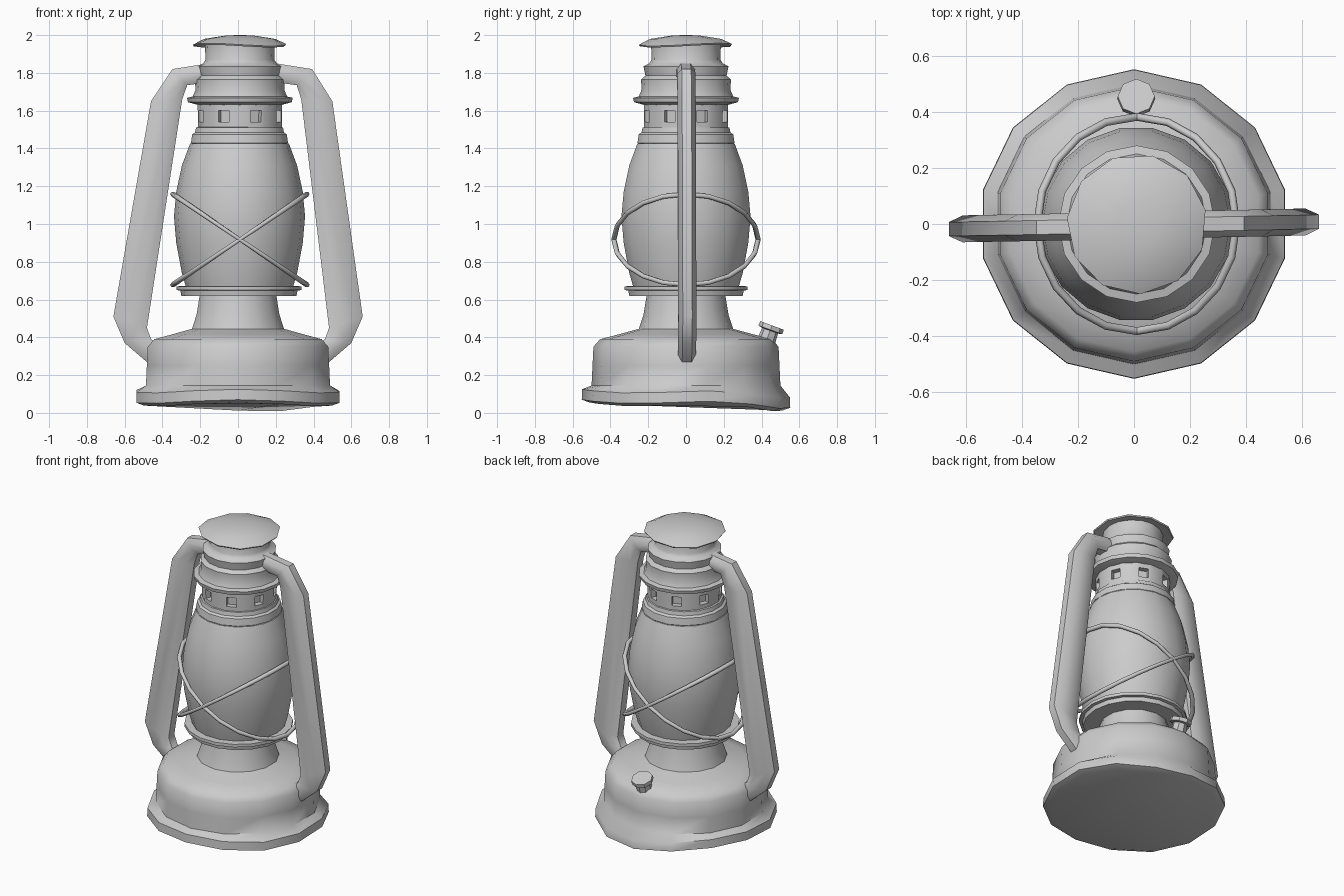
import bpy, bmesh, math
from math import sin, cos, tau, radians
from mathutils import Vector, Matrix

if "Cube" in bpy.data.objects:
    bpy.data.objects.remove(bpy.data.objects["Cube"], do_unlink=True)

metal = bpy.data.materials.new("plain grey")
metal.use_nodes = True
GREY = (0.6, 0.6, 0.6, 1)
metal.diffuse_color = GREY
metal.node_tree.nodes["Principled BSDF"].inputs["Base Color"].default_value = GREY


def finish(name, bm, angle=40):
    bmesh.ops.recalc_face_normals(bm, faces=bm.faces[:])
    mesh = bpy.data.meshes.new(name)
    bm.to_mesh(mesh)
    bm.free()
    mesh.materials.append(metal)
    ob = bpy.data.objects.new(name, mesh)
    bpy.context.collection.objects.link(ob)
    bpy.ops.object.select_all(action="DESELECT")
    ob.select_set(True)
    bpy.context.view_layer.objects.active = ob
    bpy.ops.object.shade_smooth_by_angle(angle=radians(angle))
    return ob


def loft(rings, closed=False):
    """Skin a list of point rings; open lofts get end caps."""
    bm = bmesh.new()
    loops = [[bm.verts.new(p) for p in ring] for ring in rings]
    n = len(loops[0])
    pairs = list(zip(loops, loops[1:]))
    if closed:
        pairs.append((loops[-1], loops[0]))
    for a, b in pairs:
        for i in range(n):
            j = (i + 1) % n
            bm.faces.new((a[i], a[j], b[j], b[i]))
    if not closed:
        bm.faces.new(loops[0])
        bm.faces.new(loops[-1])
    return bm


def lathe(profile, sides, cx=0.0, turn=0.0, wobble=None):
    """Turn (radius, height) points around a vertical axis."""
    rings = []
    for k, (r, z) in enumerate(profile):
        ring = []
        for i in range(sides):
            a = tau * i / sides + turn
            dz = wobble(a, k) if wobble else 0
            ring.append((cx + r * cos(a), r * sin(a), z + dz))
        rings.append(ring)
    return loft(rings)


# Fuel tank with a slightly dented foot
def dent(a, k):
    dip = -0.034 * max(0, cos(a - radians(65))) ** 4
    return (dip + 0.010 * sin(3 * a)) if k < 3 else 0


finish("fuel_tank", lathe(
    [(0.51, 0.045), (0.552, 0.06), (0.55, 0.115), (0.50, 0.145), (0.495, 0.25),
     (0.49, 0.35), (0.455, 0.39), (0.36, 0.415), (0.25, 0.445),
     (0.225, 0.52), (0.205, 0.64)], 14, turn=tau / 28, wobble=dent), 50)

# Filler neck and cap, leaning backwards
filler = lathe([(0.05, -0.08), (0.045, 0.0), (0.068, 0.005), (0.066, 0.03)], 8)
bmesh.ops.transform(filler, verts=filler.verts[:], matrix=(
    Matrix.Translation((0.008, 0.445, 0.435)) @ Matrix.Rotation(radians(-20), 4, "X")))
finish("filler_cap", filler)

# Glass globe and the plate beneath it
finish("globe_plate", lathe(
    [(0.20, 0.62), (0.305, 0.62), (0.31, 0.648), (0.33, 0.65),
     (0.33, 0.67), (0.29, 0.672)], 18, cx=0.005))
finish("glass_globe", lathe(
    [(0.28, 0.655), (0.305, 0.74), (0.335, 0.90), (0.347, 1.04), (0.335, 1.17),
     (0.305, 1.31), (0.262, 1.425)], 18, cx=0.008), 60)

# Collar above the globe
finish("globe_collar", lathe(
    [(0.25, 1.42), (0.262, 1.43), (0.255, 1.475), (0.24, 1.485), (0.235, 1.51),
     (0.215, 1.515)], 16, cx=0.008, turn=tau / 32))

# Vent band with a square recess in every other face
vents = lathe([(0.226, 1.505), (0.228, 1.635)], 16, cx=0.01, turn=tau / 32)
vents.faces.ensure_lookup_table()
for face in [f for f in vents.faces if len(f.verts) == 4][::2]:
    out = face.normal.copy()
    face.normal_update()
    mid = face.calc_center_median()
    out = Vector((mid.x - 0.01, mid.y, 0)).normalized()
    bmesh.ops.inset_individual(vents, faces=[face], thickness=0.02)
    for v in face.verts:
        v.co.z = mid.z + (v.co.z - mid.z) * 0.6
    hole = bmesh.ops.extrude_discrete_faces(vents, faces=[face])["faces"][0]
    for v in hole.verts:
        v.co -= out * 0.035
finish("vent_band", vents, 30)

# Stepped hood and chimney
finish("hood", lathe(
    [(0.22, 1.63), (0.275, 1.645), (0.28, 1.668), (0.25, 1.675), (0.235, 1.71),
     (0.238, 1.765), (0.215, 1.785), (0.225, 1.835), (0.195, 1.85),
     (0.182, 1.87), (0.185, 1.955)], 16, cx=0.01))
finish("chimney_cap", lathe(
    [(0.17, 1.955), (0.245, 1.942), (0.25, 1.95), (0.19, 1.98), (0.08, 1.997),
     (0.02, 2.0)], 11, cx=0.01, turn=0.2,
    wobble=lambda a, k: 0.008 * sin(2 * a) if k < 3 else 0), 50)

# Side tubes: each station is an outer and an inner edge point
STATIONS = [((0.18, 1.85), (0.18, 1.75)), ((0.37, 1.82), (0.29, 1.735)),
            ((0.48, 1.65), (0.315, 1.66)), ((0.66, 0.51), (0.482, 0.45)),
            ((0.60, 0.37), (0.46, 0.39)), ((0.46, 0.25), (0.40, 0.36))]
SECTION = [(1, 0.025), (0.45, 0.048), (-0.45, 0.048), (-1, 0.03),
           (-1, -0.03), (-0.45, -0.048), (0.45, -0.048), (1, -0.025)]
for side, name in ((1, "left_side_tube"), (-1, "right_side_tube")):
    rings = []
    for outer, inner in STATIONS:
        o = Vector((outer[0], 0, outer[1]))
        i = Vector((inner[0], 0, inner[1]))
        ring = []
        for u, y in SECTION:
            p = (o + i) / 2 + (o - i) / 2 * u
            lean = 0.017 * max(0, p.z - 0.5)
            skew = 0.02 * side * p.x - 0.005
            ring.append((side * p.x + lean, y + skew, p.z))
        rings.append(ring)
    finish(name, loft(rings), 45)

# Two crossed wire guard rings around the globe
for tilt, name in ((1, "guard_wire_a"), (-1, "guard_wire_b")):
    rings = []
    for k in range(20):
        a = tau * k / 20
        mid = Vector((0.01 + 0.355 * cos(a), 0.382 * sin(a), 0.918 + tilt * 0.24 * cos(a)))
        out = Vector((cos(a), sin(a), 0))
        rings.append([mid + out * 0.014 * cos(t) + Vector((0, 0, 0.014 * sin(t)))
                      for t in (tau * j / 6 for j in range(6))])
    finish(name, loft(rings, closed=True), 70)
